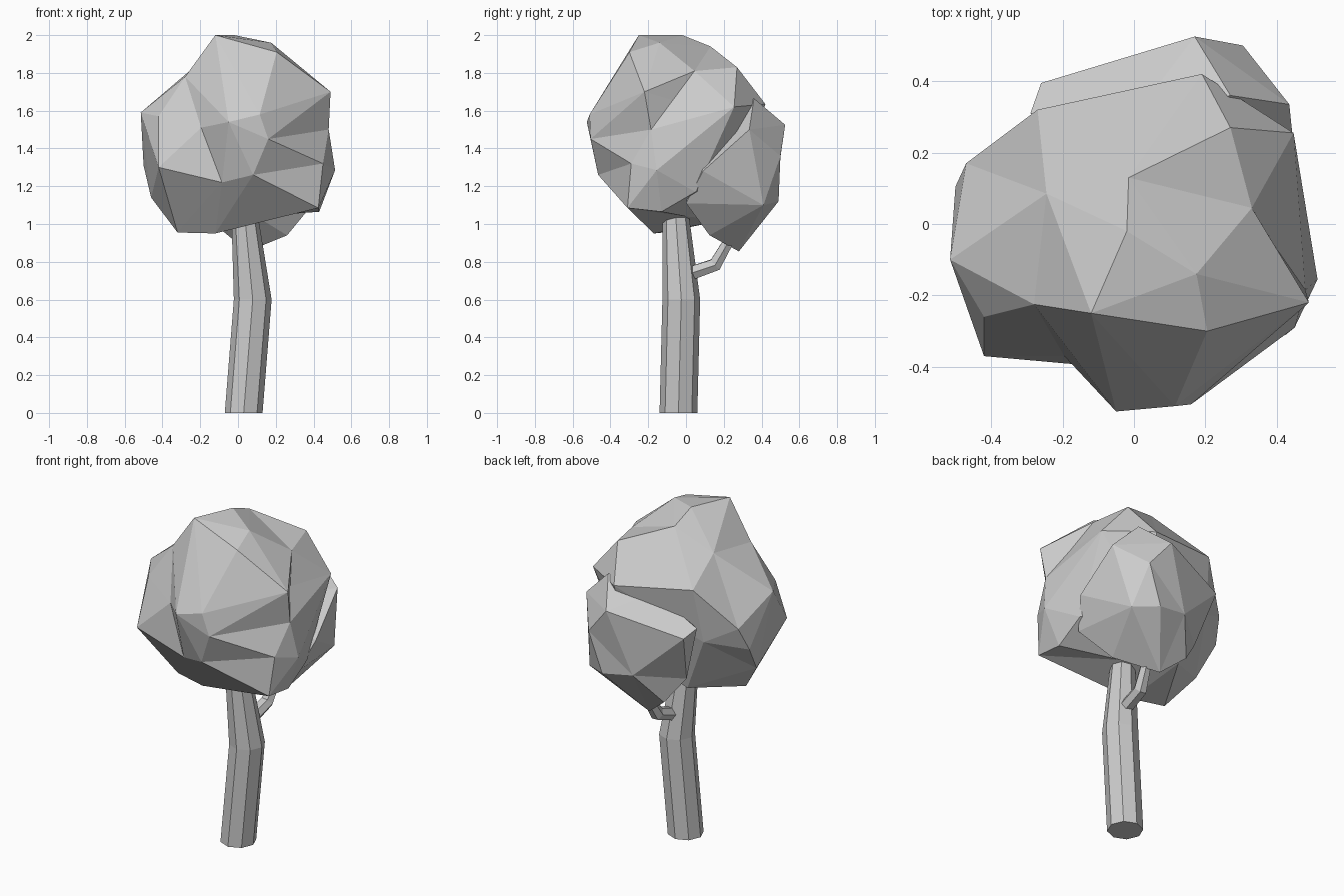
import bpy, bmesh, math
from mathutils import Vector

def finish(bm, name):
    bmesh.ops.recalc_face_normals(bm, faces=bm.faces)
    me = bpy.data.meshes.new(name)
    bm.to_mesh(me)
    bm.free()
    ob = bpy.data.objects.new(name, me)
    bpy.context.collection.objects.link(ob)
    return ob

def tube(name, path, sides):
    """Faceted tube; each path entry is (centre, radius, ring normal)."""
    bm = bmesh.new()
    rings = []
    for c, r, n in path:
        q = Vector((0, 0, 1)).rotation_difference(Vector(n))
        rings.append([bm.verts.new(Vector(c) + q @ Vector((
            r * math.cos(i * math.tau / sides), r * math.sin(i * math.tau / sides), 0)))
            for i in range(sides)])
    for a, b in zip(rings, rings[1:]):
        for i in range(sides):
            j = (i + 1) % sides
            bm.faces.new((a[i], a[j], b[j], b[i]))
    bm.faces.new(rings[0][::-1])
    bm.faces.new(rings[-1])
    return finish(bm, name)

def leaf_clump(name, centre, corners):
    """Faceted clump: skin the corner directions on a sphere, then push them out."""
    bm = bmesh.new()
    c = Vector(centre)
    target = {}
    for p in corners:
        v = bm.verts.new((Vector(p) - c).normalized())
        target[v] = Vector(p)
    bmesh.ops.convex_hull(bm, input=list(bm.verts))
    for v in bm.verts:
        v.co = target[v]
    return finish(bm, name)

# Bent trunk
UP = (0, 0, 1)
tube("trunk", [((.03, -.04, 0), .1, UP), ((.078, -.025, .6), .1, UP),
               ((.035, -.055, 1.05), .07, UP), ((.03, -.06, 1.2), .06, UP)], 8)

# Side branch reaching back into the small clump
tube("branch", [((.075, .0, .73), .042, (0, 1, .3)), ((.085, .155, .785), .04, (.1, 1, .9)),
                ((.1, .215, .89), .032, (.1, .5, 1)), ((.11, .25, 1.0), .028, (0, .3, 1))], 6)

# Main crown
leaf_clump("main_crown", (0, -.05, 1.45), [
    (-.12, -.25, 2.0), (-.02, -.02, 2.0), (-.015, .13, 1.94), (.175, -.14, 1.96),
    (.205, -.30, 1.91), (.27, .27, 1.83), (.33, .045, 1.81), (.49, -.22, 1.70),
    (.40, -.07, 1.655), (.48, -.185, 1.5), (.514, -.155, 1.285), (.425, -.31, 1.085),
    (.43, -.13, 1.065), (.45, -.29, 1.32), (.08, -.465, 1.26), (-.085, -.40, 1.22),
    (-.05, -.525, 1.54), (.115, -.51, 1.58), (.16, -.505, 1.45), (-.195, -.37, 1.51),
    (-.42, -.37, 1.30), (-.42, -.26, 1.57), (-.28, -.225, 1.78), (-.515, -.10, 1.59),
    (-.50, .105, 1.31), (-.47, .17, 1.45), (-.46, -.02, 1.14), (-.245, .085, 1.82),
    (-.27, .32, 1.69), (.19, .42, 1.635), (.447, .255, 1.62), (-.12, -.17, .95),
    (-.32, -.12, .955), (.1, .0, 1.04), (-.15, .2, 1.02), (.43, .05, 1.17),
    (-.30, .26, 1.36), (.15, .3, 1.2)])

# Small crown at the back right
leaf_clump("back_crown", (.10, .26, 1.27), [
    (.17, .525, 1.525), (.305, .50, 1.36), (.22, .49, 1.12), (.36, .41, 1.1),
    (.435, .335, 1.5), (.27, .36, 1.665), (.05, .28, .855), (-.26, .395, 1.42),
    (-.29, .31, 1.46), (-.09, .34, .97), (.26, .125, .94), (.40, .0, 1.11),
    (.46, .09, 1.28), (.03, .47, 1.15), (-.2, .28, 1.12), (.0, .05, 1.1),
    (.0, .3, 1.6), (.1, .05, 1.45)])
